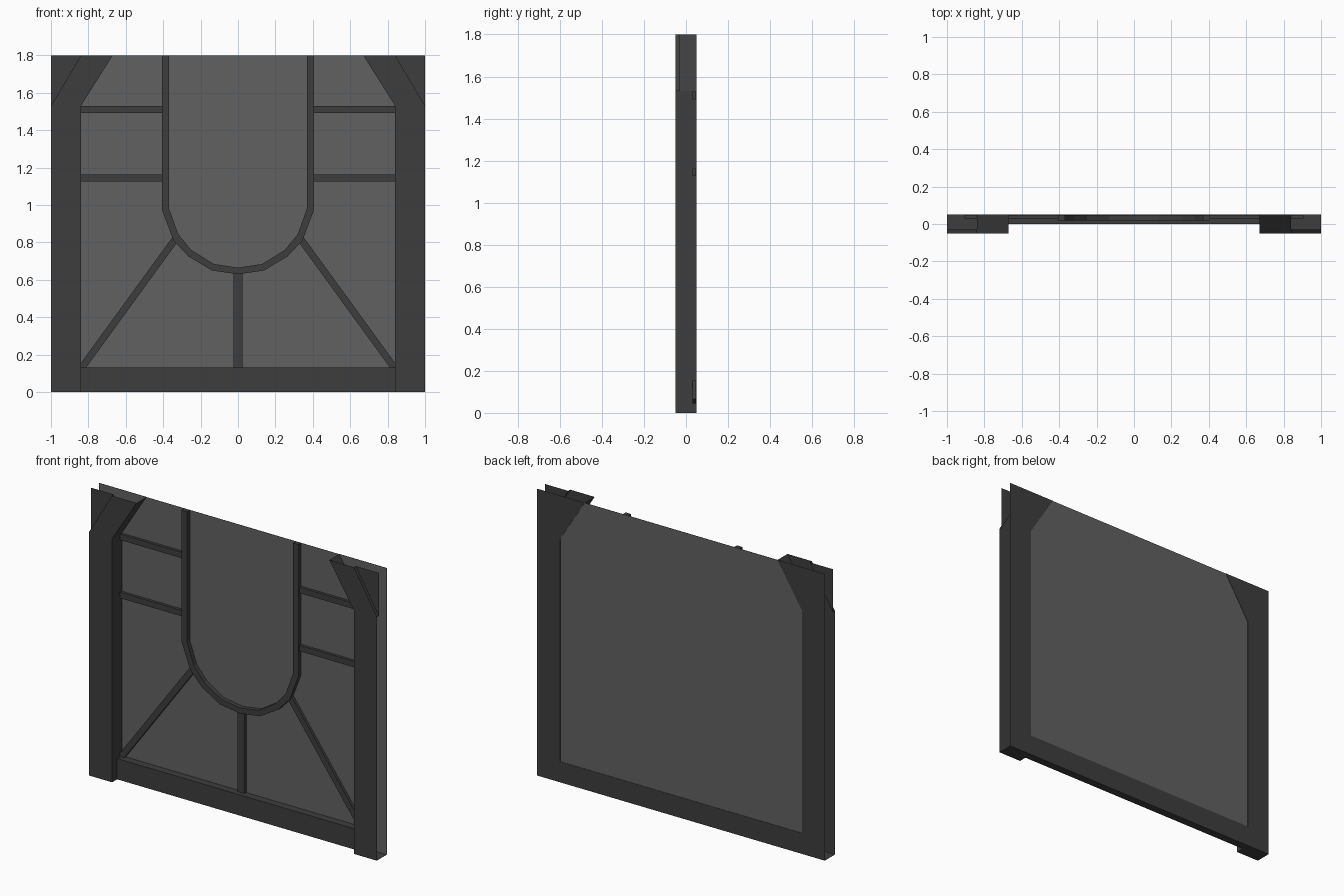
import bpy, bmesh
from mathutils import Vector

cube = bpy.data.objects.get("Cube")
if cube:
    bpy.data.objects.remove(cube, do_unlink=True)


def material(name, value):
    m = bpy.data.materials.new(name)
    m.use_nodes = True
    colour = (value, value, value, 1)
    m.diffuse_color = colour
    m.node_tree.nodes["Principled BSDF"].inputs["Base Color"].default_value = colour
    return m


FRAME = material("dark grey frame", 0.048)
PANE = material("mid grey pane", 0.12)
BACK, GLASS_BACK, GLASS = 0.05, 0.048, 0.047


def prism(name, outline, y0, y1, drop=None, flip=False, mirror=True, mat=FRAME):
    """Extrude an x-z outline from y0 to y1, drop open faces, mirror across x."""
    bm = bmesh.new()
    base = bm.faces.new([bm.verts.new((x, y0, z)) for x, z in outline])
    ext = bmesh.ops.extrude_face_region(bm, geom=[base], use_keep_orig=True)
    for g in ext["geom"]:
        if isinstance(g, bmesh.types.BMVert):
            g.co.y = y1
    bmesh.ops.recalc_face_normals(bm, faces=bm.faces)
    if drop:
        gone = [f for f in bm.faces if drop(f.calc_center_median())]
        bmesh.ops.delete(bm, geom=gone, context='FACES')
    if flip:
        bmesh.ops.reverse_faces(bm, faces=bm.faces)
    mesh = bpy.data.meshes.new(name)
    bm.to_mesh(mesh)
    bm.free()
    mesh.materials.append(mat)
    obj = bpy.data.objects.new(name, mesh)
    bpy.context.collection.objects.link(obj)
    if mirror:
        obj.modifiers.new("mirror", 'MIRROR').use_clip = False
    return obj


def box(x0, x1, z0, z1):
    return [(x0, z0), (x1, z0), (x1, z1), (x0, z1)]


def bar(name, a, b, width, y0):
    """Straight glazing bar between two x-z points."""
    a, b = Vector(a), Vector(b)
    d = (b - a).normalized() * width / 2
    n = Vector((-d.y, d.x))
    prism(name, [a + n, a - n, b - n, b + n], y0, GLASS,
          lambda c: c.y > GLASS - 0.001)


# Glass sheet across the whole panel
prism("pane", box(-1, 1, 0, 1.8), GLASS, GLASS_BACK, mirror=False, mat=PANE)

# Side posts, bending inward at the top, open on their outer edge and top
post = [(-1, 0), (-0.84, 0), (-0.84, 1.53), (-0.67, 1.8), (-0.84, 1.8), (-1, 1.53)]
prism("side_post", post, -0.05, BACK,
      lambda c: abs(c.y) < 0.01 and (c.x < -0.9 and c.z > 0.1 or c.z > 1.79))

# Corner plates, set back a step from the post front, and their rear faces
corner = [(-1, 1.53), (-0.84, 1.8), (-1, 1.8)]
prism("corner_plate", corner, -0.05, -0.03,
      lambda c: c.x < -0.99 or c.z > 1.79 or c.y < -0.049, flip=True)
prism("corner_back", corner, GLASS_BACK, BACK, lambda c: c.y < BACK - 0.0005)

# Bottom rail
prism("bottom_rail", box(-0.84, 0, 0, 0.13), 0, BACK,
      lambda c: c.x > -0.01 or c.x < -0.83)

# U-shaped arch bar
outer = [(-0.405, 1.8), (-0.405, 0.97), (-0.345, 0.81), (-0.265, 0.725),
         (-0.14, 0.65), (0, 0.63)]
inner = [(0, 0.665), (-0.13, 0.685), (-0.25, 0.76), (-0.32, 0.845),
         (-0.368, 0.98), (-0.368, 1.8)]
prism("arch_bar", outer + inner, 0.02, GLASS,
      lambda c: c.x > -0.001 or c.y > GLASS - 0.001)

# Glazing bars
for name, z in (("upper_bar", 1.51), ("lower_bar", 1.145)):
    bar(name, (-0.905, z), (-0.39, z), 0.037, 0.03)
bar("diagonal_bar", (-0.89, 0.055), (-0.33, 0.825), 0.037, 0.03)
prism("centre_bar", box(-0.025, 0.025, 0.12, 0.645), 0.03, GLASS,
      lambda c: c.y > GLASS - 0.001, mirror=False)
